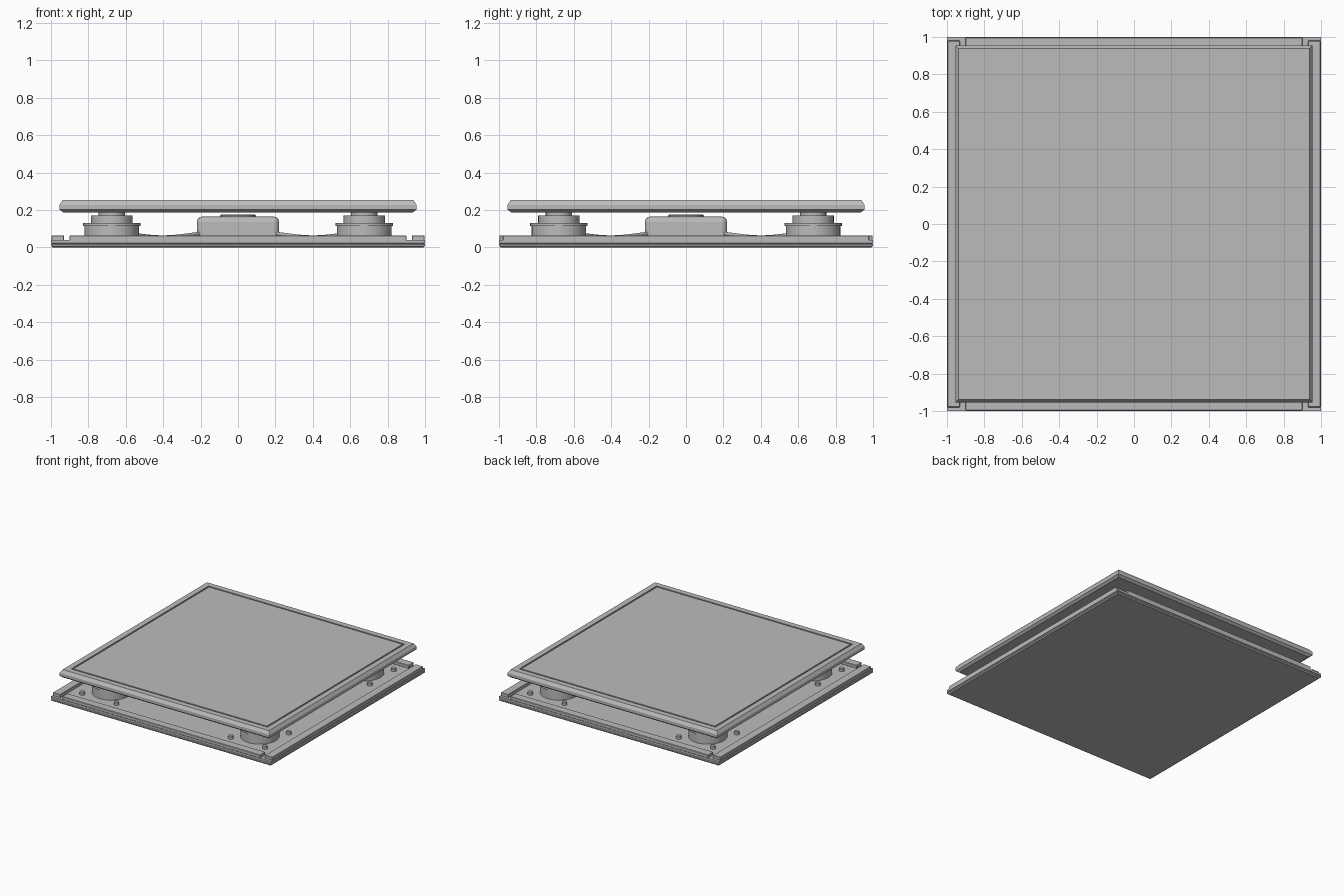
import bpy, bmesh
from math import cos, sin, pi
from mathutils import Vector

cube = bpy.data.objects.get("Cube")
if cube:
    bpy.data.objects.remove(cube, do_unlink=True)

grey = bpy.data.materials.new("plain_grey")
grey.use_nodes = True
color = (0.5, 0.5, 0.5, 1)
grey.diffuse_color = color
grey.node_tree.nodes["Principled BSDF"].inputs["Base Color"].default_value = color


def finish(name, bm):
    bmesh.ops.recalc_face_normals(bm, faces=bm.faces)
    mesh = bpy.data.meshes.new(name)
    bm.to_mesh(mesh)
    bm.free()
    mesh.materials.append(grey)
    ob = bpy.data.objects.new(name, mesh)
    bpy.context.collection.objects.link(ob)
    return ob


def smooth(ob):
    bpy.ops.object.select_all(action="DESELECT")
    ob.select_set(True)
    bpy.context.view_layer.objects.active = ob
    bpy.ops.object.shade_smooth_by_angle()


def box(name, x, y, z, bevel=0.0, segments=1):
    """Box from (low, high) ranges, with optional bevelled edges."""
    bm = bmesh.new()
    bmesh.ops.create_cube(bm, size=1)
    for v in bm.verts:
        v.co = [r[0] if c < 0 else r[1] for c, r in zip(v.co, (x, y, z))]
    if bevel:
        bmesh.ops.bevel(bm, geom=bm.edges[:], offset=bevel, segments=segments,
                        profile=0.5, affect="EDGES")
    return finish(name, bm)


def loft(name, rings, sides=48, square=False, center=(0, 0)):
    """Stack (radius, z) rings, round or square, and cap both ends."""
    bm = bmesh.new()
    n = 4 if square else sides
    scale, turn = (2 ** 0.5, pi / 4) if square else (1, 0)
    loops = []
    for r, z in rings:
        loops.append([bm.verts.new((center[0] + scale * r * cos(turn + 2 * pi * i / n),
                                    center[1] + scale * r * sin(turn + 2 * pi * i / n), z))
                      for i in range(n)])
    for a, b in zip(loops, loops[1:]):
        for i in range(n):
            j = (i + 1) % n
            bm.faces.new((a[i], a[j], b[j], b[i]))
    bm.faces.new(loops[0])
    bm.faces.new(loops[-1])
    ob = finish(name, bm)
    if not square:
        smooth(ob)
    return ob


# Base slab with a shallow groove around its side
loft("base_plate", [(0.99, 0), (1, 0.008), (1, 0.017), (0.994, 0.02),
                    (1, 0.023), (1, 0.04)], square=True)

# Edge rails, with open notches at the corners
for s, side in ((-1, "right"), (1, "left")):
    x = sorted((s * 0.93, s * 0.998))
    box(side + "_rail", x, (-0.98, 0.98), (0.038, 0.065), 0.003)
for s, side in ((-1, "front"), (1, "back")):
    y = sorted((s * 0.93, s * 0.998))
    box(side + "_rail", (-0.9, 0.9), y, (0.038, 0.065), 0.003)

# Top plate: chamfered rim, thin groove, flat middle panel
loft("top_plate", [(0.935, 0.188), (0.955, 0.203), (0.955, 0.228), (0.938, 0.253),
                   (0.892, 0.253), (0.892, 0.245), (0.88, 0.245), (0.88, 0.253)],
     square=True)

# Load cells at the corners, each with four bolts and a cable to the middle
for sx in (-1, 1):
    for sy in (-1, 1):
        label = ("front" if sy < 0 else "back") + ("_right" if sx < 0 else "_left")
        cx, cy = sx * 0.675, sy * 0.68
        loft(label + "_load_cell",
             [(0.145, 0.038), (0.145, 0.115), (0.153, 0.115), (0.153, 0.13),
              (0.11, 0.13), (0.11, 0.172), (0.07, 0.172), (0.07, 0.19)],
             center=(cx, cy))
        for bx in (-1, 1):
            for by in (-1, 1):
                loft(label + "_bolt", [(0.02, 0.038), (0.02, 0.06), (0.016, 0.065)],
                     sides=16, center=(cx + bx * 0.155, cy + by * 0.155))
        curve = bpy.data.curves.new(label + "_cable", "CURVE")
        curve.dimensions = "3D"
        curve.bevel_depth = 0.01
        curve.bevel_resolution = 2
        path = curve.splines.new("BEZIER")
        path.bezier_points.add(2)
        for p, (d, z) in zip(path.bezier_points, ((0.19, 0.075), (0.4, 0.055), (0.58, 0.07))):
            p.co = Vector((sx * d, sy * d, z))
            p.handle_left_type = p.handle_right_type = "AUTO"
        curve.materials.append(grey)
        bpy.context.collection.objects.link(bpy.data.objects.new(label + "_cable", curve))

# Central junction box with a round lid
box("junction_box", (-0.22, 0.22), (-0.22, 0.22), (0.03, 0.165), 0.028, 3)
loft("junction_lid", [(0.095, 0.16), (0.095, 0.17), (0.09, 0.175)])
